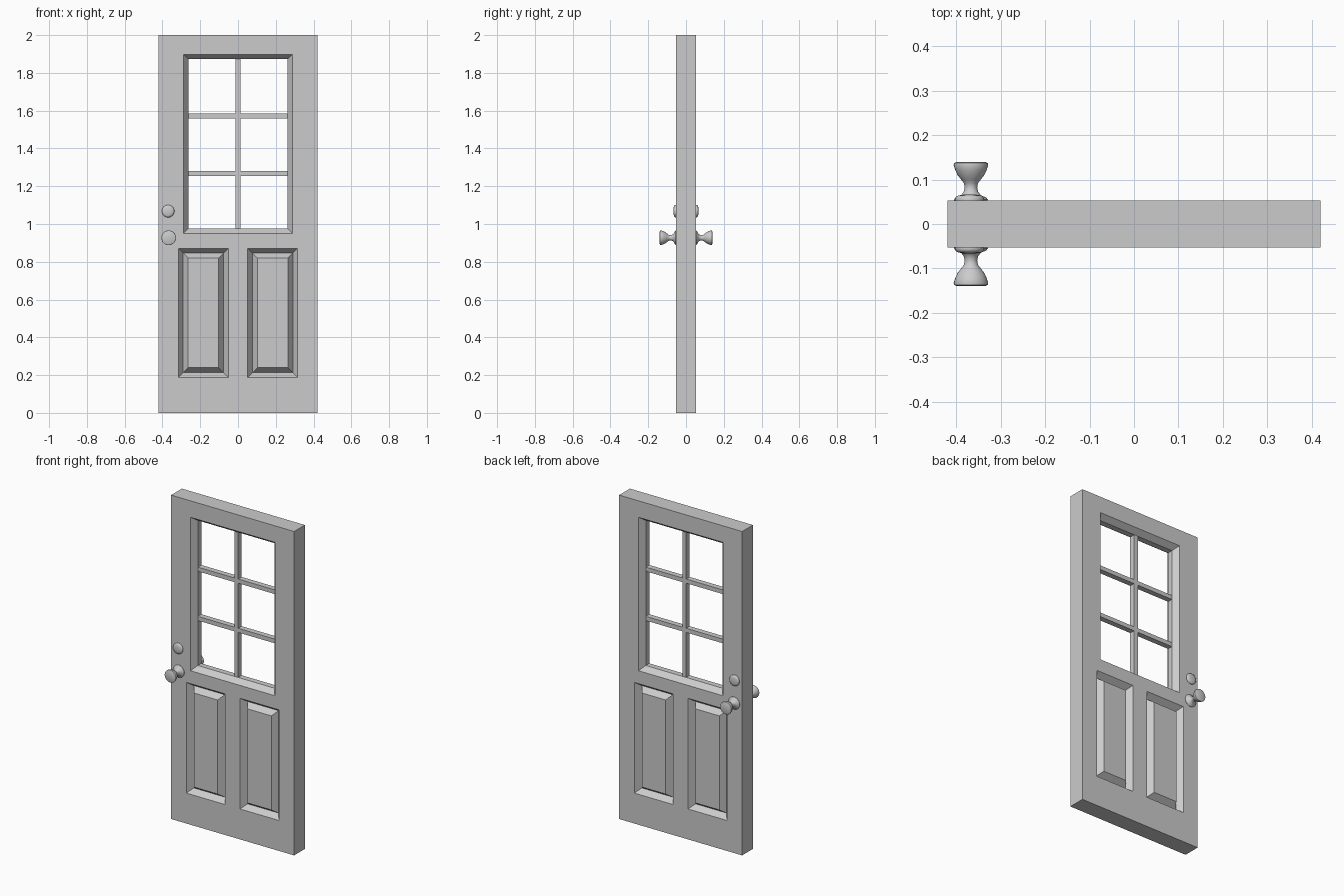
import bpy, bmesh, math

if "Cube" in bpy.data.objects:
    bpy.data.objects.remove(bpy.data.objects["Cube"])

GREY = bpy.data.materials.new("plain_grey")
GREY.diffuse_color = (0.6, 0.6, 0.6, 1)
GREY.use_nodes = True
GREY.node_tree.nodes["Principled BSDF"].inputs["Base Color"].default_value = GREY.diffuse_color

W, H, T = 0.42, 2.0, 0.0525          # half width, height, half thickness
BEVEL, DEPTH, CORE = 0.0255, 0.035, 0.0175
WINDOW = (-0.288, 0.288, 0.951, 1.898)
PANELS = [(-0.3155, -0.0515, 0.188, 0.871), (0.0515, 0.3155, 0.188, 0.871)]


def finish(name, bm, loc=(0, 0, 0), mirror=False, smooth=False):
    me = bpy.data.meshes.new(name)
    bm.to_mesh(me)
    bm.free()
    me.materials.append(GREY)
    ob = bpy.data.objects.new(name, me)
    ob.location = loc
    bpy.context.collection.objects.link(ob)
    if smooth:
        bpy.ops.object.select_all(action='DESELECT')
        ob.select_set(True)
        bpy.context.view_layer.objects.active = ob
        bpy.ops.object.shade_smooth_by_angle(angle=math.radians(40))
    if mirror:
        mod = ob.modifiers.new("both_sides", 'MIRROR')
        mod.use_axis = (False, True, False)
    return ob


def rings(bm, rect, steps, fill=False):
    """Nested rectangles (inset, y) joined by sloping bands."""
    x0, x1, z0, z1 = rect
    prev = None
    for i, y in steps:
        cur = [bm.verts.new(p) for p in ((x0 + i, y, z0 + i), (x1 - i, y, z0 + i),
                                         (x1 - i, y, z1 - i), (x0 + i, y, z1 - i))]
        if prev:
            for k in range(4):
                n = (k + 1) % 4
                bm.faces.new((prev[k], prev[n], cur[n], cur[k]))
        prev = cur
    if fill:
        bm.faces.new(prev)


# Door slab: front half, mirrored to the back
bm = bmesh.new()
holes = [WINDOW] + PANELS
xs = sorted({-W, W} | {v for h in holes for v in h[:2]})
zs = sorted({0, H} | {v for h in holes for v in h[2:]})
for xa, xb in zip(xs, xs[1:]):
    for za, zb in zip(zs, zs[1:]):
        cx, cz = (xa + xb) / 2, (za + zb) / 2
        if not any(h[0] < cx < h[1] and h[2] < cz < h[3] for h in holes):
            bm.faces.new([bm.verts.new((x, -T, z))
                          for x, z in ((xa, za), (xb, za), (xb, zb), (xa, zb))])
rings(bm, (-W, W, 0, H), [(0, 0), (0, -T)])                                   # outer edges
rings(bm, WINDOW, [(0, -T), (BEVEL, -T + DEPTH), (BEVEL, 0)])                 # window reveal
for p in PANELS:                                                              # raised panels
    rings(bm, p, [(0, -T), (BEVEL, -T + DEPTH), (2 * BEVEL, -T)], fill=True)
bmesh.ops.remove_doubles(bm, verts=bm.verts, dist=1e-5)
finish("door_slab", bm, mirror=True)


# Window bars
def bar(name, loc, size):
    b = bmesh.new()
    bmesh.ops.create_cube(b, size=1)
    bmesh.ops.scale(b, vec=size, verts=b.verts)
    finish(name, b, loc)


zmid = (WINDOW[2] + WINDOW[3]) / 2
open_w = 2 * (WINDOW[1] - BEVEL)
open_h = WINDOW[3] - WINDOW[2] - 2 * BEVEL
bar("window_bar_upright", (0, 0, zmid), (0.026, 2 * CORE, open_h))
for label, z in (("lower", 1.267), ("upper", 1.571)):
    bar("window_bar_" + label, (0, 0, z), (open_w, 2 * CORE - 0.001, 0.026))


# Turned hardware: (radius, distance from door centre), spun about y
def turned(name, x, z, profile, sides=32):
    b = bmesh.new()
    vs = [b.verts.new((r, 0 - y, 0)) for r, y in profile]
    es = [b.edges.new(e) for e in zip(vs, vs[1:])]
    bmesh.ops.spin(b, geom=vs + es, cent=(0, 0, 0), axis=(0, 1, 0),
                   angle=2 * math.pi, steps=sides)
    bmesh.ops.remove_doubles(b, verts=b.verts, dist=1e-5)
    bmesh.ops.recalc_face_normals(b, faces=b.faces)
    finish(name, b, (x, 0, z), mirror=True, smooth=True)


turned("door_knob", -0.367, 0.927, [
    (0, 0.050), (0.037, 0.050), (0.038, 0.055), (0.035, 0.059), (0.022, 0.065),
    (0.016, 0.073), (0.014, 0.083), (0.016, 0.092), (0.023, 0.101), (0.030, 0.110),
    (0.035, 0.121), (0.039, 0.133), (0.038, 0.137), (0.034, 0.139), (0, 0.140)])
turned("deadbolt", -0.370, 1.068, [
    (0, 0.050), (0.032, 0.050), (0.033, 0.056), (0.031, 0.061), (0.026, 0.064),
    (0.014, 0.066), (0, 0.0665)])
